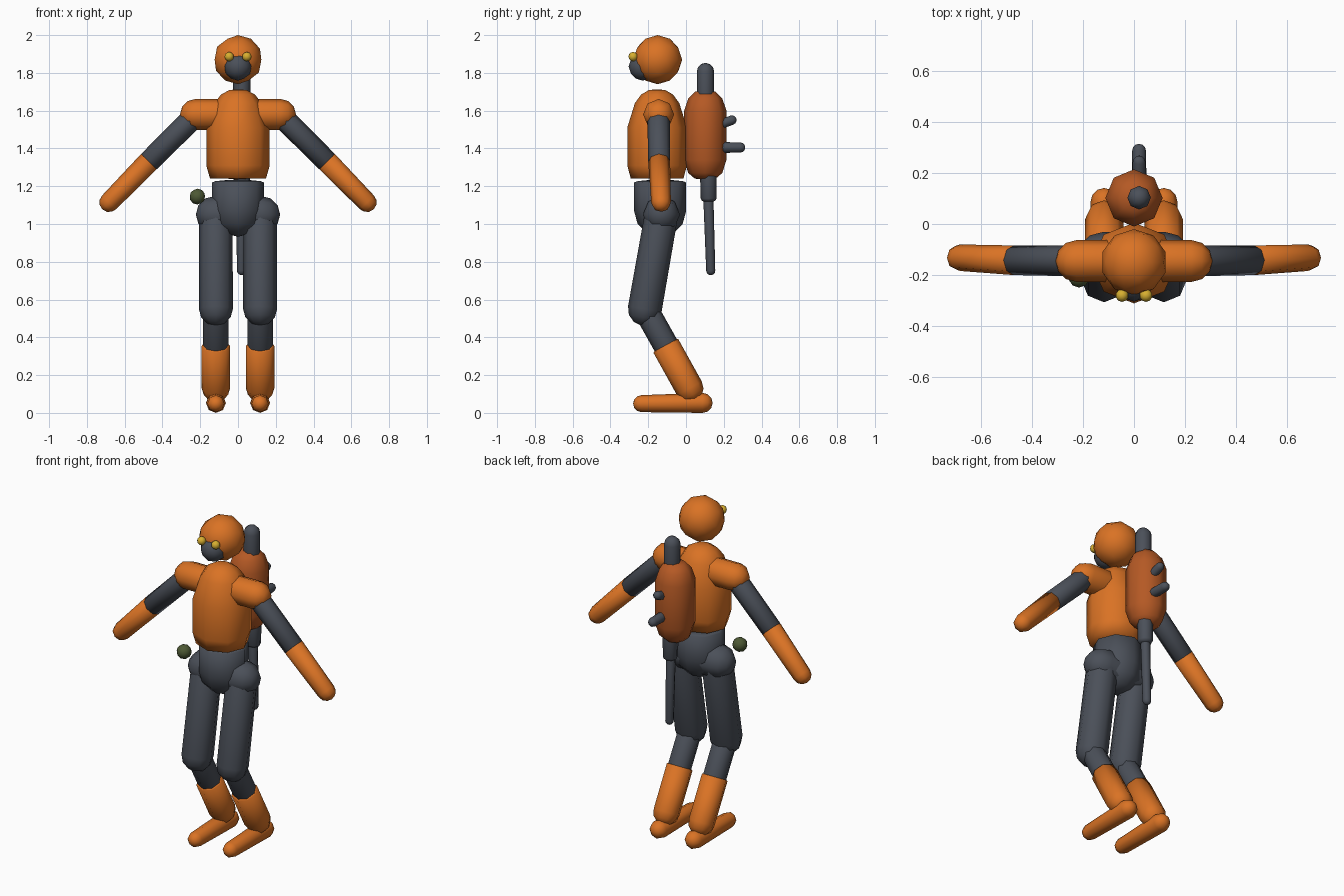
import bpy, bmesh
from math import sin, cos, pi
from mathutils import Vector

cube = bpy.data.objects.get("Cube")
if cube:
    bpy.data.objects.remove(cube)


def material(name, rgb):
    m = bpy.data.materials.new(name)
    m.use_nodes = True
    m.diffuse_color = (*rgb, 1)
    m.node_tree.nodes["Principled BSDF"].inputs["Base Color"].default_value = (*rgb, 1)
    return m


ORANGE = material("orange suit", (0.70, 0.17, 0.018))
RUST = material("rust orange", (0.46, 0.10, 0.018))
GREY = material("slate grey", (0.07, 0.08, 0.10))
YELLOW = material("lens yellow", (0.68, 0.43, 0.03))
GREEN = material("olive green", (0.075, 0.10, 0.035))


def finish(name, bm, mat):
    bmesh.ops.recalc_face_normals(bm, faces=bm.faces)
    mesh = bpy.data.meshes.new(name)
    bm.to_mesh(mesh)
    bm.free()
    for p in mesh.polygons:
        p.use_smooth = True
    mesh.materials.append(mat)
    ob = bpy.data.objects.new(name, mesh)
    bpy.context.collection.objects.link(ob)
    return ob


def lathe(name, profile, origin, axis, mat, sides=8, squash=1.0):
    """Sweep (radius, height) points round an axis; both ends close to a point."""
    axis = Vector(axis).normalized()
    u = Vector((1, 0, 0)) if abs(axis.x) < 0.9 else Vector((0, 1, 0))
    u = (u - axis * u.dot(axis)).normalized()
    v = axis.cross(u)
    origin = Vector(origin)
    bm = bmesh.new()
    rings = []
    for r, h in profile:
        c = origin + axis * h
        if r < 1e-6:
            rings.append([bm.verts.new(c)])
        else:
            rings.append([bm.verts.new(c + u * (r * cos(2 * pi * i / sides))
                                       + v * (r * squash * sin(2 * pi * i / sides)))
                          for i in range(sides)])
    for a, b in zip(rings, rings[1:]):
        for i in range(sides):
            j = (i + 1) % sides
            loop = [a[i % len(a)], a[j % len(a)], b[j % len(b)], b[i % len(b)]]
            bm.faces.new(list(dict.fromkeys(loop)))
    return finish(name, bm, mat)


def capsule(name, a, b, r0, r1, mat, cap0=1.0, cap1=1.0, squash=1.0):
    """Rounded tube; a and b are the centres of its end caps."""
    a, b = Vector(a), Vector(b)
    length = (b - a).length
    steps = [k * pi / 6 for k in range(4)]
    start = [(r0 * cos(t), -r0 * cap0 * sin(t)) for t in reversed(steps)]
    end = [(r1 * cos(t), length + r1 * cap1 * sin(t)) for t in steps]
    return lathe(name, start + end, a, b - a, mat, squash=squash)


def ball(name, centre, r, mat, detail=2):
    bm = bmesh.new()
    bmesh.ops.create_icosphere(bm, subdivisions=detail, radius=r)
    bmesh.ops.translate(bm, verts=bm.verts, vec=centre)
    return finish(name, bm, mat)


# Head, breathing mask
ball("head", (0, -0.15, 1.87), 0.13, ORANGE)
ball("mask", (0, -0.23, 1.833), 0.074, GREY)

# Torso, waist, hips
lathe("torso", [(0, 1.24), (0.148, 1.24), (0.168, 1.31), (0.168, 1.51),
                (0.125, 1.64), (0.09, 1.685), (0.045, 1.71), (0, 1.712)],
      (0, -0.153, 0), (0, 0, 1), ORANGE, squash=0.94)
capsule("waist", (0, -0.137, 1.07), (0, -0.137, 1.22), 0.138, 0.138, GREY, cap1=0.1)
capsule("hips", (-0.125, -0.13, 1.05), (0.125, -0.13, 1.05), 0.098, 0.098, GREY)

# Paired parts
for side, s in (("left", 1), ("right", -1)):
    ball(side + "_lens", (s * 0.047, -0.28, 1.886), 0.025, YELLOW)
    capsule(side + "_shoulder", (s * 0.05, -0.145, 1.58), (s * 0.225, -0.145, 1.58),
            0.082, 0.082, ORANGE)
    capsule(side + "_upper_arm", (s * 0.225, -0.145, 1.575), (s * 0.47, -0.142, 1.332),
            0.06, 0.058, GREY, cap1=0.2)
    capsule(side + "_forearm", (s * 0.472, -0.142, 1.33), (s * 0.682, -0.132, 1.115),
            0.058, 0.052, ORANGE, cap0=0.1)
    x = s * 0.117
    capsule(side + "_thigh", (x, -0.13, 1.05), (x, -0.218, 0.55), 0.088, 0.09, GREY)
    capsule(side + "_shin", (x, -0.215, 0.55), (x, -0.08, 0.31), 0.067, 0.067, GREY)
    capsule(side + "_boot", (x, -0.107, 0.355), (x, 0.018, 0.13), 0.075, 0.075, ORANGE,
            cap0=0.1)
    capsule(side + "_foot", (x, 0.088, 0.053), (x, -0.235, 0.049), 0.053, 0.045, ORANGE)

# Back tank with pipes and valves
lathe("tank", [(0, 1.235), (0.055, 1.24), (0.09, 1.27), (0.112, 1.34), (0.112, 1.60),
               (0.09, 1.665), (0.055, 1.70), (0, 1.705)],
      (0, 0.102, 0), (0, 0, 1), RUST)
capsule("top_pipe", (0.02, 0.103, 1.62), (0.02, 0.103, 1.807), 0.046, 0.046, GREY)
capsule("hose_socket", (0.02, 0.118, 1.30), (0.02, 0.12, 1.135), 0.045, 0.042, GREY, cap1=0.5)
capsule("hose", (0.018, 0.118, 1.15), (0.018, 0.131, 0.753), 0.027, 0.024, GREY)
capsule("lower_valve", (0.02, 0.15, 1.405), (0.02, 0.287, 1.405), 0.029, 0.027, GREY)
capsule("upper_valve", (0.02, 0.15, 1.515), (0.02, 0.243, 1.55), 0.025, 0.025, GREY)

# Belt charge at the right hip
ball("belt_charge", (-0.215, -0.207, 1.145), 0.042, GREEN)
